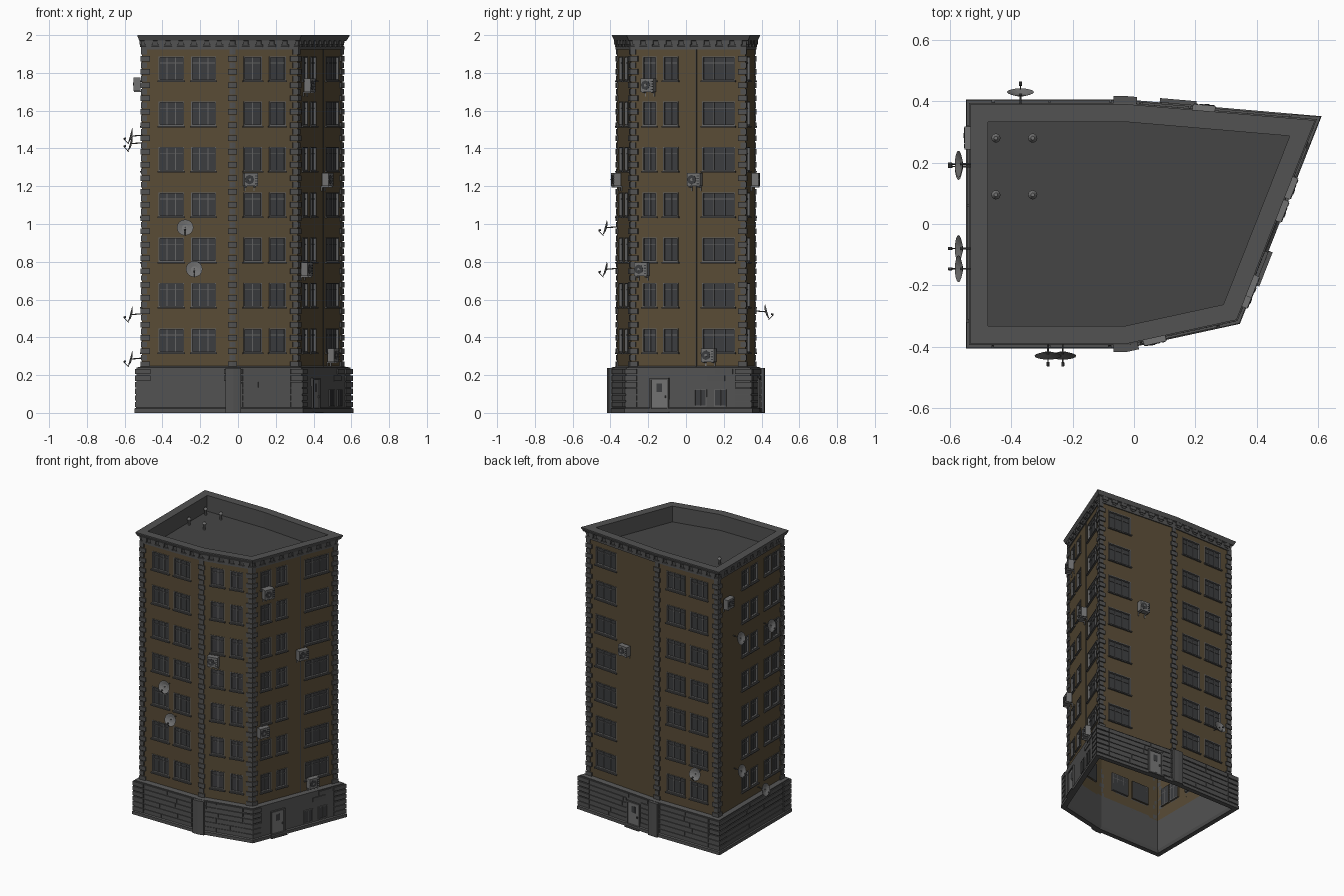
import bpy, bmesh, math, random
from mathutils import Vector, Matrix

if "Cube" in bpy.data.objects:
    bpy.data.objects.remove(bpy.data.objects["Cube"])

random.seed(4)
PTS = [Vector(p) for p in [(-.507, -.365), (-.03, -.365), (.315, -.29),
                           (.553, .315), (-.03, .365), (-.507, .365)]]
N = len(PTS)
UP = Vector((0, 0, 1))
COL = {'brick': (.10, .072, .037), 'stone': (.085, .085, .085), 'roof': (.06, .06, .06),
       'glass': (.045, .047, .05), 'frame': (.13, .13, .13), 'metal': (.17, .17, .17)}
PARTS = {}


def part(name, colour):
    if name not in PARTS:
        PARTS[name] = (bmesh.new(), colour)
    return PARTS[name][0]


class Edge:
    """Local frame of one facade: s along the wall, d outward, z up."""
    def __init__(self, i):
        self.a, b = PTS[i], PTS[(i + 1) % N]
        self.len = (b - self.a).length
        self.t = (b - self.a).normalized()
        self.n = Vector((self.t.y, -self.t.x))
        self.axis = 0 if abs(self.t.x) > abs(self.t.y) else 1

    def s(self, v):
        return (v - self.a[self.axis]) / self.t[self.axis]

    def p(self, s, d, z):
        q = self.a + self.t * s + self.n * d
        return Vector((q.x, q.y, z))

    def box(self, bm, s0, s1, d0, d1, z0, z1):
        prism(bm, [self.p(s0, d0, 0), self.p(s0, d1, 0), self.p(s1, d1, 0), self.p(s1, d0, 0)], z0, z1)


def prism(bm, outline, z0, z1):
    lo = [bm.verts.new((p.x, p.y, z0)) for p in outline]
    hi = [bm.verts.new((p.x, p.y, z1)) for p in outline]
    n = len(outline)
    bm.faces.new(lo[::-1])
    bm.faces.new(hi)
    for i in range(n):
        j = (i + 1) % n
        bm.faces.new((lo[i], lo[j], hi[j], hi[i]))


def quad(bm, *pts):
    bm.faces.new([bm.verts.new(p) for p in pts])


E = [Edge(i) for i in range(N)]


def miter(i, d):
    n1, n2 = E[i - 1].n, E[i].n
    return PTS[i] + (n1 + n2) * d / (1 + n1.dot(n2))


def loft(bm, profile, closed=False):
    rings = [[bm.verts.new((*miter(i, d), z)) for i in range(N)] for d, z in profile]
    for a, b in zip(rings, rings[1:] + rings[:1] if closed else rings[1:]):
        for i in range(N):
            j = (i + 1) % N
            bm.faces.new((a[i], a[j], b[j], b[i]))


def corner_block(bm, i, la, lb, d0, d1, z0, z1):
    a, b = E[i - 1], E[i]
    prism(bm, [a.p(a.len - la, d0, 0), a.p(a.len - la, d1, 0), miter(i, d1),
               b.p(lb, d1, 0), b.p(lb, d0, 0), miter(i, d0)], z0, z1)


def rod(bm, p0, p1, r=.003):
    v = p1 - p0
    m = Matrix.Translation((p0 + p1) / 2) @ v.to_track_quat('Z', 'Y').to_matrix().to_4x4()
    bmesh.ops.create_cone(bm, cap_ends=True, segments=8, radius1=r, radius2=r, depth=v.length, matrix=m)


# brick walls with recessed windows, panes, frames and sills
ROWS = [(.32 + .24 * k, .448 + .24 * k) for k in range(7)]
WINDOWS = [[(-.42, -.285), (-.248, -.116)],
           [(.03, .127), (.165, .253)],
           [(-.23, -.155), (-.12, -.04), (.085, .26)],
           [(.31, .485)],
           [(-.25, -.104), (-.427, -.289)],
           [(.02, .10), (-.08, 0), (-.23, -.15), (-.32, -.24)]]
walls, glass = part('brick_walls', 'brick'), part('window_glass', 'glass')
frames, sills = part('window_frames', 'frame'), part('window_sills', 'stone')
DEEP = -.012


def window_bars(e, s0, s1, z0, z1):
    w = .006
    for a, b in ((s0, s0 + w), (s1 - w, s1)):
        e.box(frames, a, b, DEEP, .003, z0, z1)
    for a, b in ((z0, z0 + w), (z1 - w, z1)):
        e.box(frames, s0 + w, s1 - w, DEEP, .003, a, b)
    cols = 3 if s1 - s0 > .11 else 2
    for k in range(1, cols):
        c = s0 + (s1 - s0) * k / cols
        e.box(frames, c - .0025, c + .0025, DEEP, -.006, z0 + w, z1 - w)
    zt = z0 + (z1 - z0) * .72
    e.box(frames, s0 + w, s1 - w, DEEP, -.007, zt - .002, zt + .002)
    e.box(sills, s0 - .005, s1 + .005, 0, .011, z0 - .008, z0)


for e, wins in zip(E, WINDOWS):
    spans = sorted(tuple(sorted((e.s(a), e.s(b)))) for a, b in wins)
    sb = [0] + [v for w in spans for v in w] + [e.len]
    zb = [.235] + [v for r in ROWS for v in r] + [1.935]
    for i, (s0, s1) in enumerate(zip(sb, sb[1:])):
        for j, (z0, z1) in enumerate(zip(zb, zb[1:])):
            c = [(s0, z0), (s1, z0), (s1, z1), (s0, z1)]
            if i % 2 and j % 2:
                for (a, za), (b, zc) in zip(c, c[1:] + c[:1]):
                    quad(walls, e.p(a, 0, za), e.p(b, 0, zc), e.p(b, DEEP, zc), e.p(a, DEEP, za))
                quad(glass, *[e.p(s, DEEP, z) for s, z in c])
                window_bars(e, s0, s1, z0, z1)
            else:
                quad(walls, *[e.p(s, 0, z) for s, z in c])

# joint strip on the right facade
seam = E[2].s(.055)
E[2].box(part('wall_joint', 'roof'), seam - .003, seam + .003, 0, .003, .24, 1.93)

# stone quoins up every corner
quoins = part('quoins', 'stone')
for i in range(N):
    for k in range(48):
        z = .242 + k * .0352
        l = (.04, .026)[k % 2] * (.6 if i in (1, 4) else 1)
        corner_block(quoins, i, l, l, 0, (.008, .006)[k % 2], z, z + .029)

# hollow base with stone courses and pilasters
base = part('base', 'stone')
loft(base, [(0, .247), (.03, .24), (.033, .028), (.041, .022), (.041, 0), (.008, 0), (0, .02)], True)
stones = part('base_courses', 'stone')
DOORS = {2: (-.20, -.055), 3: (.08, .20)}
for k in range(6):
    z = .03 + k * .035
    for i, e in enumerate(E):
        corner_block(stones, i, .045, .045, .028, .039, z, z + .028)
        if i == 2:
            s = random.uniform(.36, .5)
            if k > 3:
                e.box(stones, s, s + .1, .028, .036, z, z + .028)
            continue
        cuts = [.049, e.len * random.uniform(.3, .7), e.len - .049]
        for a, b in zip(cuts, cuts[1:]):
            if i in DOORS:
                d0, d1 = sorted(e.s(v) for v in DOORS[i])
                if z < .19 and a < d1 and b > d0:
                    for u, v in ((a, d0), (d1, b)):
                        if v - u > .01:
                            e.box(stones, u, v, .028, .037, z, z + .028)
                    continue
            e.box(stones, a, b - .004, .028, .037, z, z + .028)
for i in (1, 4):
    corner_block(part('base_pilasters', 'stone'), i, .036, .036, .02, .052, 0, .238)

# entrance doors and small base windows
doors, dframes = part('doors', 'metal'), part('door_frames', 'stone')
for i, c in ((2, -.128), (3, .14)):
    e = E[i]
    s = e.s(c)
    e.box(doors, s - .045, s + .045, .025, .036, .005, .175)
    for a, b, z0, z1 in ((-.055, -.045, 0, .185), (.045, .055, 0, .185), (-.045, .045, .175, .185)):
        e.box(dframes, s + a, s + b, .025, .042, z0, z1)
    e.box(glass, s - .016, s + .016, .035, .037, .11, .155)
    e.box(dframes, s + .03, s + .037, .035, .043, .08, .092)
    e.box(dframes, s - .06, s + .06, .025, .055, 0, .006)
for c in (.09, .195):
    s = E[2].s(c)
    E[2].box(glass, s - .03, s + .03, .025, .035, .04, .12)
    for a, b, z0, z1 in ((-.034, -.03, .035, .125), (.03, .034, .035, .125), (-.002, .002, .04, .12),
                         (-.03, .03, .12, .125), (-.03, .03, .035, .04)):
        E[2].box(frames, s + a, s + b, .025, .039, z0, z1)

# cornice, parapet, corbels and roof
cornice = part('cornice', 'stone')
loft(cornice, [(0, 1.925), (.007, 1.925), (.007, 1.94), (.004, 1.942), (.008, 1.968), (.016, 1.972),
               (.026, 1.995), (.026, 2), (-.032, 2), (-.032, 1.885)])
corbels = part('corbels', 'stone')
for e in E:
    n = round(e.len / .07)
    for k in range(n):
        s = (k + .5) * e.len / n
        e.box(corbels, s - .022, s + .022, 0, .015, 1.95, 1.972)
        e.box(corbels, s - .014, s + .014, 0, .011, 1.938, 1.95)
quad(part('roof', 'roof'), *[Vector((*miter(i, -.03), 1.888)) for i in range(N)])

# roof vents
vents = part('roof_vents', 'metal')
for x in (-.45, -.33):
    for y in (.095, .28):
        rod(vents, Vector((x, y, 1.885)), Vector((x, y, 1.93)), .008)
        bmesh.ops.create_cone(vents, cap_ends=True, segments=12, radius1=.015, radius2=.006, depth=.016,
                              matrix=Matrix.Translation((x, y, 1.936)))

# air conditioners: edge, position along it, height
ac, grille = part('air_conditioners', 'metal'), part('fan_grilles', 'glass')
for i, v, z in ((1, .06, 1.23), (2, -.19, 1.73), (2, -.225, .755), (2, .055, 1.23), (2, .13, .3),
                (3, .225, 1.23), (5, .28, 1.735)):
    e = E[i]
    s = e.s(v)
    e.box(ac, s - .037, s + .037, .008, .045, z - .03, z + .04)
    rod(grille, e.p(s - .009, .044, z + .005), e.p(s - .009, .047, z + .005), .025)
    rod(ac, e.p(s - .009, .044, z + .005), e.p(s - .009, .049, z + .005), .008)
    for k in range(4):
        e.box(grille, s + .02, s + .033, .044, .047, z - .02 + k * .014, z - .014 + k * .014)
    for a in (-.028, .022):
        e.box(ac, s + a, s + a + .006, 0, .043, z - .037, z - .03)
        e.box(ac, s + a, s + a + .006, 0, .006, z - .055, z - .03)

# satellite dishes: edge, position along it, height
dishes, arms = part('satellite_dishes', 'metal'), part('dish_arms', 'stone')
for i, v, z in ((0, -.28, .98), (0, -.232, .76), (4, -.37, .535), (5, .195, 1.465), (5, -.146, 1.425),
                (5, .187, .52), (5, -.08, .285)):
    e = E[i]
    s = e.s(v)
    out = Vector((*e.n, 0))
    c = e.p(s, .06, z)
    q = (out * .96 + UP * .27).to_track_quat('Z', 'Y').to_matrix().to_4x4()
    r = bmesh.ops.create_cone(dishes, cap_ends=True, segments=16, radius1=.018, radius2=.044, depth=.01,
                              matrix=Matrix.Translation(c) @ q)
    cap = max({f for w in r['verts'] for f in w.link_faces}, key=lambda f: f.calc_area())
    bmesh.ops.delete(dishes, geom=[cap], context='FACES_ONLY')
    low, tip = e.p(s, .072, z - .042), e.p(s, .098, z - .015)
    rod(arms, e.p(s, 0, z + .005), c, .003)
    rod(arms, low, tip, .002)
    rod(arms, tip, tip - out * .012 + UP * .004, .005)

# turn every part into an object
mats = {}
for k, c in COL.items():
    mats[k] = bpy.data.materials.new(k)
    mats[k].diffuse_color = (*c, 1)
for name, (bm, colour) in PARTS.items():
    if name not in ('brick_walls', 'window_glass', 'roof', 'cornice'):
        bmesh.ops.recalc_face_normals(bm, faces=bm.faces)
    me = bpy.data.meshes.new(name)
    bm.to_mesh(me)
    bm.free()
    me.materials.append(mats[colour])
    bpy.context.collection.objects.link(bpy.data.objects.new(name, me))

for m in bpy.data.materials:
    if m.users and not m.is_grease_pencil:
        m.use_nodes = True
        m.node_tree.nodes["Principled BSDF"].inputs["Base Color"].default_value = m.diffuse_color
